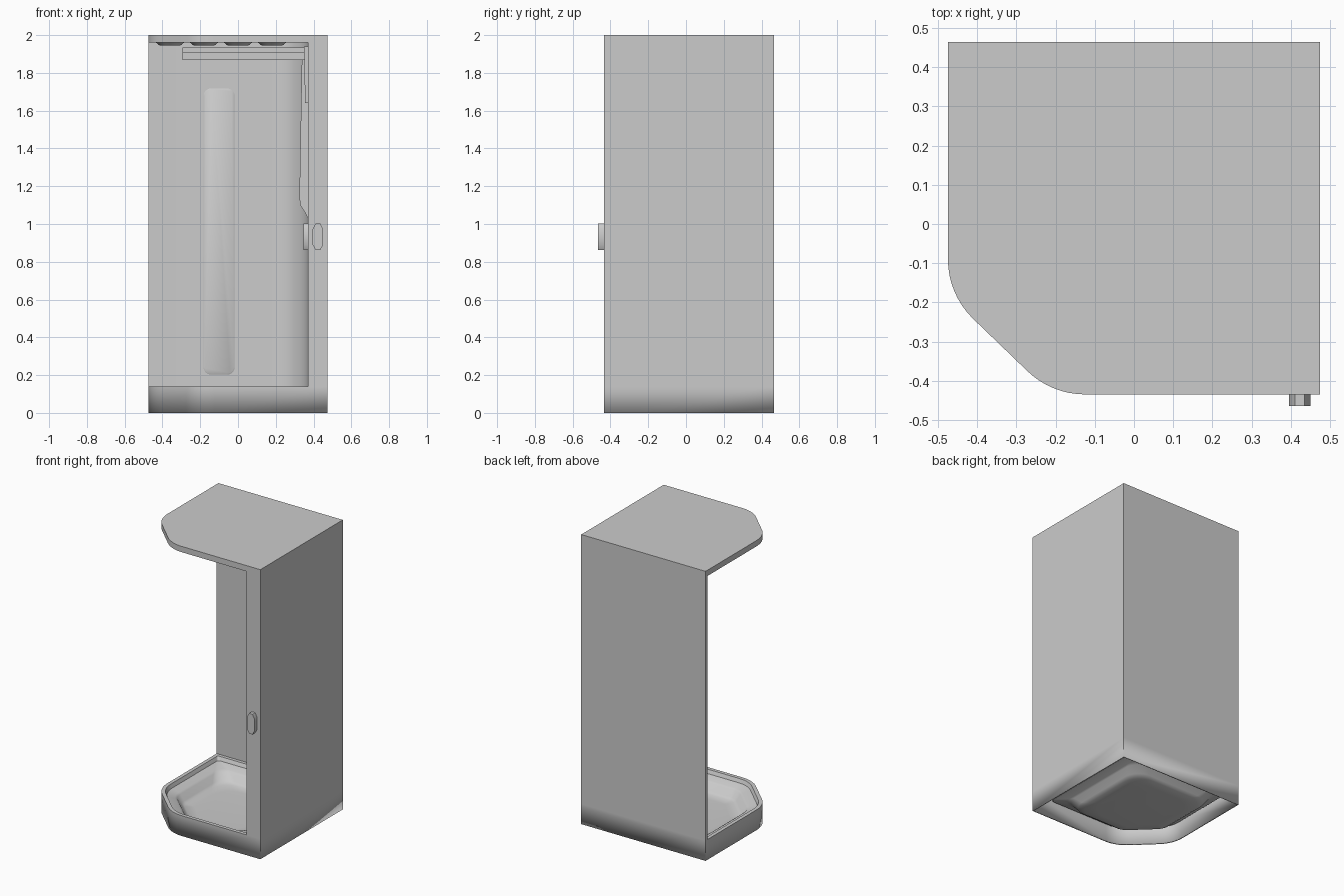
import bpy, bmesh, math

if "Cube" in bpy.data.objects:
    bpy.data.objects.remove(bpy.data.objects["Cube"])

mat = bpy.data.materials.new("light grey")
mat.diffuse_color = (0.6, 0.6, 0.6, 1)
mat.use_nodes = True
mat.node_tree.nodes["Principled BSDF"].inputs["Base Color"].default_value = mat.diffuse_color


def finish(bm, name):
    bmesh.ops.remove_doubles(bm, verts=bm.verts, dist=0.0002)
    bmesh.ops.recalc_face_normals(bm, faces=bm.faces)
    me = bpy.data.meshes.new(name)
    bm.to_mesh(me)
    bm.free()
    me.materials.append(mat)
    ob = bpy.data.objects.new(name, me)
    bpy.context.collection.objects.link(ob)
    bpy.ops.object.select_all(action='DESELECT')
    bpy.context.view_layer.objects.active = ob
    ob.select_set(True)
    bpy.ops.object.shade_smooth_by_angle(angle=math.radians(35))
    return ob


def loft(name, rings, cap_start=True, cap_end=True):
    bm = bmesh.new()
    rows = [[bm.verts.new(p) for p in r] for r in rings]
    n = len(rows[0])
    for a, b in zip(rows, rows[1:]):
        for i in range(n):
            j = (i + 1) % n
            bm.faces.new((a[i], a[j], b[j], b[i]))
    if cap_start:
        bm.faces.new(rows[0])
    if cap_end:
        bm.faces.new(rows[-1])
    return finish(bm, name)


def arc(cx, cy, r, a0, a1, n=8):
    return [(cx + r * math.cos(math.radians(a0 + (a1 - a0) * i / n)),
             cy + r * math.sin(math.radians(a0 + (a1 - a0) * i / n))) for i in range(n + 1)]


def plan(x1, y1, inset=0.0, r=0.0):
    """Cabin footprint with the rounded, cut front left corner."""
    q = 0.212 - inset
    x0, y0 = -0.475 + inset, -0.435 + inset
    x1, y1 = x1 - inset, y1 - inset
    return (arc(-0.263, -0.09, q, 180, 225) + arc(-0.125, -0.223, q, 225, 270)
            + arc(x1 - r, y0 + r, r, -90, 0) + arc(x1 - r, y1 - r, r, 0, 90)
            + arc(x0 + r, y1 - r, r, 90, 180))


def at(pts, z):
    return [(x, y, z) for x, y in pts]


def rounded(cx, cz, w, h, r, n=6):
    pts = []
    for k, (sx, sz) in enumerate([(1, 1), (-1, 1), (-1, -1), (1, -1)]):
        pts += arc(cx + sx * (w / 2 - r), cz + sz * (h / 2 - r), r, 90 * k, 90 * k + 90, n)
    return pts


# base: hollow skirt with a sunken basin
base = loft("shower_tray", [
    at(plan(0.475, 0.465), 0.0),
    at(plan(0.475, 0.465), 0.14),
    at(plan(0.375, 0.447, 0.025, 0.01), 0.14),
    at(plan(0.375, 0.447, 0.035, 0.02), 0.115),
    at(plan(0.375, 0.447, 0.085, 0.06), 0.10),
    at(plan(0.375, 0.447, 0.100, 0.08), 0.092),
    at(plan(0.375, 0.447, 0.125, 0.10), 0.050),
    at(plan(0.375, 0.447, 0.145, 0.12), 0.038),
    at(plan(0.375, 0.447, 0.200, 0.14), 0.034),
], cap_start=False)
mod = base.modifiers.new("thickness", 'SOLIDIFY')
mod.thickness = 0.01
mod.offset = -1

# back wall, curved inner corner and right wall
walls = ([(-0.475, 0.465), (0.475, 0.465), (0.475, -0.435), (0.37, -0.435)]
         + arc(0.17, 0.245, 0.2, 0, 90, 16) + [(-0.475, 0.445)])
loft("back_and_side_walls", [at(walls, 0.14), at(walls, 1.96)])

# roof
roof = plan(0.475, 0.465)
loft("roof", [at(roof, 1.96), at(roof, 2.0)])

# shallow round dishes under the roof
for y in (-0.22, 0.02, 0.26):
    for i, x in enumerate((-0.36, -0.18, 0.0, 0.18)):
        if y < -0.1 and i == 0:
            continue
        loft("ceiling_dish", [at(arc(x, y, 0.075, 0, 345, 23), 1.961),
                              at(arc(x, y, 0.055, 0, 345, 23), 1.945)])

# long panel on the back wall
loft("back_panel", [[(x, y, z) for x, z in rounded(-0.10, 0.96, w, h, 0.04)]
                    for y, w, h in ((0.446, 0.165, 1.515), (0.44, 0.165, 1.515), (0.437, 0.157, 1.507))])

# two-step shelf high on the back wall
for z0, z1, y0 in ((1.867, 1.905, 0.29), (1.905, 1.935, 0.27)):
    pts = [(-0.295, 0.448), (-0.295, y0), (0.357, y0), (0.357, 0.30), (0.30, 0.40), (0.2, 0.448)]
    loft("upper_shelf", [at(pts, z0), at(pts, z1)])

# shower rail with slanted foot, on the right wall
rail = [(0.371, 1.03), (0.355, 1.06), (0.33, 1.10), (0.325, 1.14), (0.338, 1.87), (0.371, 1.87)]
loft("shower_rail", [[(x, y, z) for x, z in rail] for y in (-0.04, 0.04)])
hold = [(0.371, 1.64), (0.355, 1.64), (0.35, 1.94), (0.371, 1.94)]
loft("rail_holder", [[(x, y, z) for x, z in hold] for y in (-0.07, -0.05)])


def knob_ring(c, k=1.0):
    w, h = 0.0275 * k, 0.07 * k
    return [(c + sx * a * w, 0.932 + sz * b * h) for sx, sz, a, b in (
        (1, 1, 1, .6), (1, 1, .45, 1), (-1, 1, .45, 1), (-1, 1, 1, .6),
        (-1, -1, 1, .6), (-1, -1, .45, 1), (1, -1, .45, 1), (1, -1, 1, .6))]


# outer knob on the front post, inner valve on the right wall
loft("front_knob", [[(x, y, z) for x, z in knob_ring(0.423)] for y in (-0.434, -0.465)])
loft("inner_valve", [[(x, y, z) for y, z in knob_ring(0.0)] for x in (0.371, 0.348)])
